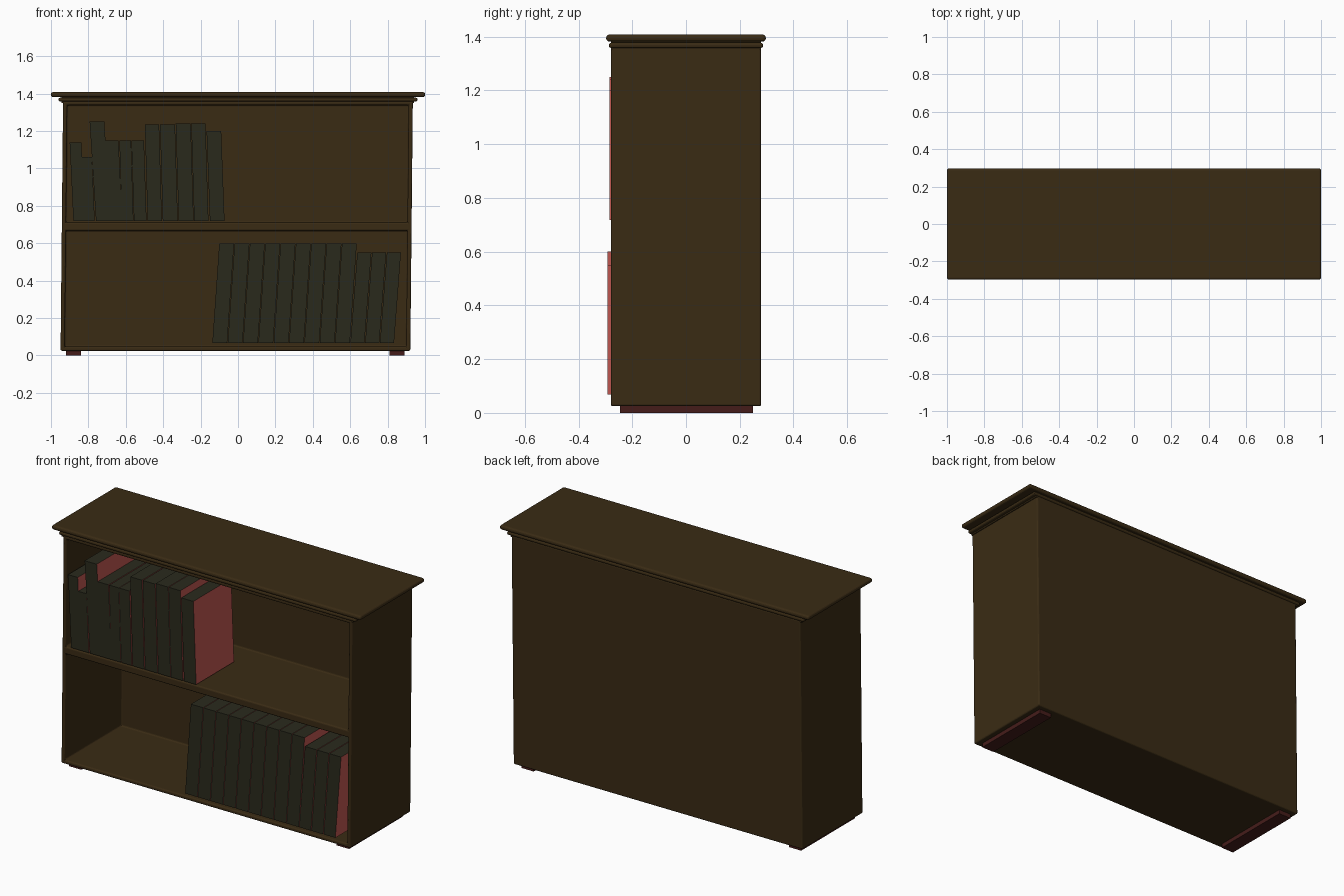
import bpy, bmesh

if "Cube" in bpy.data.objects:
    bpy.data.objects.remove(bpy.data.objects["Cube"])


def material(name, rgb):
    m = bpy.data.materials.new(name)
    m.diffuse_color = (*rgb, 1)
    m.use_nodes = True
    m.node_tree.nodes["Principled BSDF"].inputs["Base Color"].default_value = m.diffuse_color
    return m


WOOD = material("wood", (0.042, 0.024, 0.007))
SPINE = material("book_spine", (0.023, 0.023, 0.012))
COVER = material("book_cover", (0.55, 0.10, 0.085))
FOOT = material("foot_wood", (0.06, 0.012, 0.01))


def box_bmesh(x0, x1, y0, y1, z0, z1):
    bm = bmesh.new()
    bmesh.ops.create_cube(bm, size=1)
    for v in bm.verts:
        v.co = (x1 if v.co.x > 0 else x0, y1 if v.co.y > 0 else y0, z1 if v.co.z > 0 else z0)
    return bm


def finish(bm, name, mats, bevel=0, segments=3):
    bm.normal_update()
    me = bpy.data.meshes.new(name)
    bm.to_mesh(me)
    bm.free()
    for m in mats:
        me.materials.append(m)
    ob = bpy.data.objects.new(name, me)
    bpy.context.collection.objects.link(ob)
    if bevel:
        mod = ob.modifiers.new("rounding", 'BEVEL')
        mod.width, mod.segments, mod.limit_method = bevel, segments, 'ANGLE'
    return ob


# Case: box split at the middle shelf, both front faces inset and pushed back
bm = box_bmesh(-0.942, 0.928, -0.28, 0.28, 0.025, 1.36)
bmesh.ops.bisect_plane(bm, geom=bm.verts[:] + bm.edges[:] + bm.faces[:],
                       plane_co=(0, 0, 0.69), plane_no=(0, 0, 1))
bm.normal_update()
fronts = [f for f in bm.faces if f.normal.y < -0.9]
bmesh.ops.inset_individual(bm, faces=fronts, thickness=0.031)
walls = bmesh.ops.extrude_discrete_faces(bm, faces=fronts)["faces"]
for v in {v for f in walls for v in f.verts}:
    v.co.y = 0.245
for v in bm.verts:  # slight hand-made lean
    v.co.x += 0.010 * (v.co.z - 0.69)
bmesh.ops.recalc_face_normals(bm, faces=bm.faces)
finish(bm, "case", [WOOD], 0.008)

# Stepped top moulding
finish(box_bmesh(-0.96, 0.96, -0.287, 0.287, 1.358, 1.378), "cornice", [WOOD], 0.009)
finish(box_bmesh(-0.945, 0.94, -0.279, 0.279, 1.35, 1.39), "cornice_neck", [WOOD])
finish(box_bmesh(-1, 1, -0.297, 0.297, 1.382, 1.408), "top_board", [WOOD], 0.011)

# Runner feet
for side, x0, x1 in (("left", -0.92, -0.84), ("right", 0.81, 0.89)):
    finish(box_bmesh(x0, x1, -0.245, 0.25, 0, 0.035), "foot_" + side, [FOOT])


def book(name, x, width, base, top, front, lean):
    """Leaning book: x is the left edge at the top, lean shifts the bottom."""
    bm = box_bmesh(x, x + width, front, front + 0.35, base, top)
    bm.normal_update()
    for f in bm.faces:
        f.material_index = 1 if abs(f.normal.x) > 0.9 else 0
    for v in bm.verts:
        if v.co.z < (base + top) / 2:
            v.co.x += lean
    finish(bm, name, [SPINE, COVER])


# Upper row: left edge, width, top height, lean
upper = [(-0.90, .062, 1.14, .02), (-0.835, .054, 1.06, .015), (-0.793, .078, 1.25, .034),
         (-0.709, .070, 1.15, .02), (-0.634, .062, 1.15, .013), (-0.570, .067, 1.15, .014),
         (-0.498, .076, 1.235, .015), (-0.417, .080, 1.235, .015), (-0.333, .080, 1.24, .016),
         (-0.250, .076, 1.24, .016), (-0.168, .078, 1.20, .018)]
for i, (x, w, top, lean) in enumerate(upper):
    book(f"upper_book_{i + 1}", x, w, 0.718, top, -0.284, lean)

# Lower row leans the other way; last three are shorter
for i in range(12):
    tall = i < 9
    x = -0.10 + i * 0.082 if tall else 0.638 + (i - 9) * 0.079
    book(f"lower_book_{i + 1}", x, 0.079 if tall else 0.075, 0.068,
         0.60 if tall else 0.55, -0.292, -0.037)
